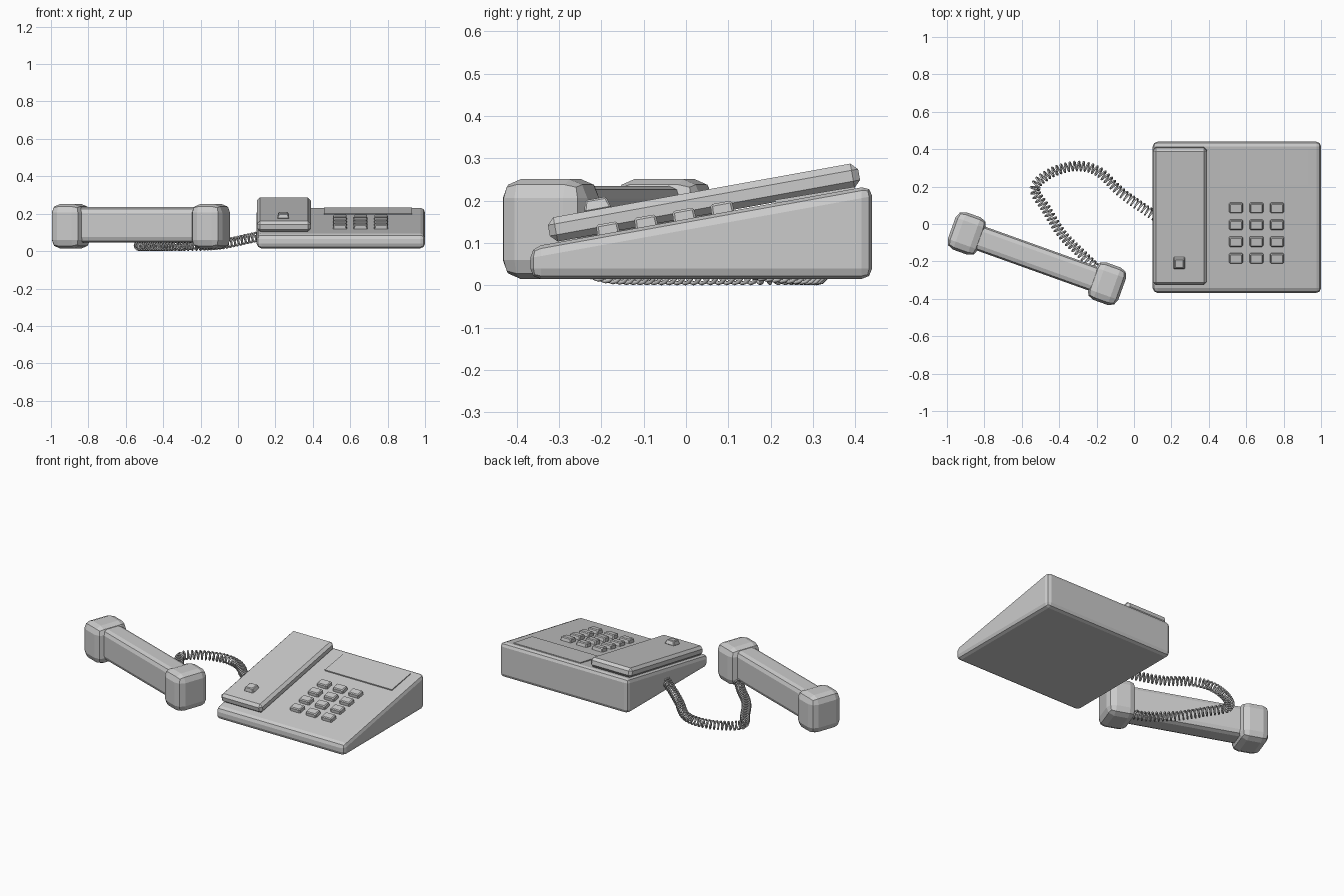
import bpy, bmesh, math
from mathutils import Vector, Matrix

default = bpy.data.objects.get("Cube")
if default:
    bpy.data.objects.remove(default)

# One plain plastic colour
grey = bpy.data.materials.new("light grey plastic")
grey.use_nodes = True
colour = (0.6, 0.6, 0.6, 1)
grey.diffuse_color = colour
grey.node_tree.nodes["Principled BSDF"].inputs["Base Color"].default_value = colour


def finish(name, bm, matrix, bevel=0, segments=2):
    mesh = bpy.data.meshes.new(name)
    bmesh.ops.recalc_face_normals(bm, faces=bm.faces)
    bm.to_mesh(mesh)
    bm.free()
    mesh.materials.append(grey)
    ob = bpy.data.objects.new(name, mesh)
    ob.matrix_world = matrix
    bpy.context.collection.objects.link(ob)
    if bevel:
        mod = ob.modifiers.new("rounded edges", 'BEVEL')
        mod.width = bevel
        mod.segments = segments
    return ob


def box(name, size, matrix, bevel=0, segments=2, taper=1):
    """Box centred on its matrix; taper scales the top face."""
    bm = bmesh.new()
    bmesh.ops.create_cube(bm, size=1)
    for v in bm.verts:
        k = taper if v.co.z > 0 else 1
        v.co = Vector((v.co.x * size[0] * k, v.co.y * size[1] * k, v.co.z * size[2]))
    return finish(name, bm, matrix, bevel, segments)


# Wedge body, extruded across x from its side profile
bm = bmesh.new()
profile = [(-0.368, 0.015), (-0.368, 0.09), (0.44, 0.236), (0.44, 0.015)]
face = bm.faces.new([bm.verts.new((0.1, y, z)) for y, z in profile])
side = bmesh.ops.extrude_face_region(bm, geom=[face])
bmesh.ops.translate(bm, vec=(0.9, 0, 0),
                    verts=[g for g in side["geom"] if isinstance(g, bmesh.types.BMVert)])
finish("phone_body", bm, Matrix(), 0.025, 2)

slope = math.atan2(0.146, 0.808)


def on_slope(x, y, lift, extra_tilt=0):
    """Frame lying on the sloped top, raised by lift."""
    z = 0.09 + (y + 0.368) * math.tan(slope)
    tilt = Matrix.Rotation(slope + extra_tilt, 4, 'X')
    return Matrix.Translation((x, y, z)) @ tilt @ Matrix.Translation((0, 0, lift))


# Handset rest and its hook
box("handset_rest", (0.288, 0.745, 0.058), on_slope(0.245, 0.048, 0.031), 0.016, 1)
box("hook_button", (0.066, 0.066, 0.028), on_slope(0.242, -0.198, 0.072), 0.004, 1, 0.75)

# Label panel behind the keys
box("label_panel", (0.47, 0.19, 0.008), on_slope(0.695, 0.305, 0.002, -0.015))

# Keypad
for row in range(4):
    for col in range(3):
        box(f"key_{row}_{col}", (0.074, 0.055, 0.03),
            on_slope(0.545 + col * 0.11, 0.087 - row * 0.09, 0.009), 0.005, 1, 0.94)

# Handset lying at an angle beside the body
handset = Matrix.Translation((-0.519, -0.185, 0)) @ Matrix.Rotation(math.radians(-19.7), 4, 'Z')
box("handset_grip", (0.72, 0.135, 0.19),
    handset @ Matrix.Translation((0, 0, 0.14)), 0.03, 2)
for name, sx in (("earpiece", -1), ("mouthpiece", 1)):
    box(name, (0.172, 0.212, 0.236),
        handset @ Matrix.Translation((sx * 0.398, 0, 0.133)), 0.045, 2)


# Coiled cord wound around a smooth path
path = [Vector(p) for p in (
    (0.12, 0.04, 0.08), (0.07, 0.07, 0.07), (-0.07, 0.17, 0.04), (-0.19, 0.28, 0.03),
    (-0.31, 0.31, 0.029), (-0.45, 0.27, 0.029), (-0.53, 0.19, 0.029), (-0.47, 0.08, 0.029),
    (-0.38, -0.06, 0.029), (-0.26, -0.18, 0.032), (-0.2, -0.24, 0.05))]


def along(t):
    """Catmull-Rom point for t running over the path."""
    n = len(path) - 1
    i = min(int(t), n - 1)
    f = t - i
    a, b, c, d = (path[max(0, min(n, i + k))] for k in (-1, 0, 1, 2))
    return 0.5 * (2 * b + (c - a) * f + (2 * a - 5 * b + 4 * c - d) * f ** 2
                  + (3 * b - a - 3 * c + d) * f ** 3)


fine = [along(i * (len(path) - 1) / 400) for i in range(401)]
lengths = [0]
for p, q in zip(fine, fine[1:]):
    lengths.append(lengths[-1] + (q - p).length)

turns, steps = 58, 12
points, seg = [], 0
for i in range(turns * steps + 1):
    s = lengths[-1] * i / (turns * steps)
    while seg < 399 and lengths[seg + 1] < s:
        seg += 1
    p, q = fine[seg], fine[seg + 1]
    centre = p.lerp(q, (s - lengths[seg]) / (lengths[seg + 1] - lengths[seg]))
    ahead = (fine[min(400, seg + 6)] - fine[max(0, seg - 6)]).normalized()
    across = ahead.cross(Vector((0, 0, 1))).normalized()
    up = across.cross(ahead)
    angle = math.tau * i / steps
    points.append(centre + 0.024 * (across * math.cos(angle) + up * math.sin(angle)))

curve = bpy.data.curves.new("coiled_cord", 'CURVE')
curve.dimensions = '3D'
curve.bevel_depth = 0.005
curve.bevel_resolution = 1
curve.use_fill_caps = True
spline = curve.splines.new('POLY')
spline.points.add(len(points) - 1)
for sp, p in zip(spline.points, points):
    sp.co = (*p, 1)
curve.materials.append(grey)
bpy.context.collection.objects.link(bpy.data.objects.new("coiled_cord", curve))
